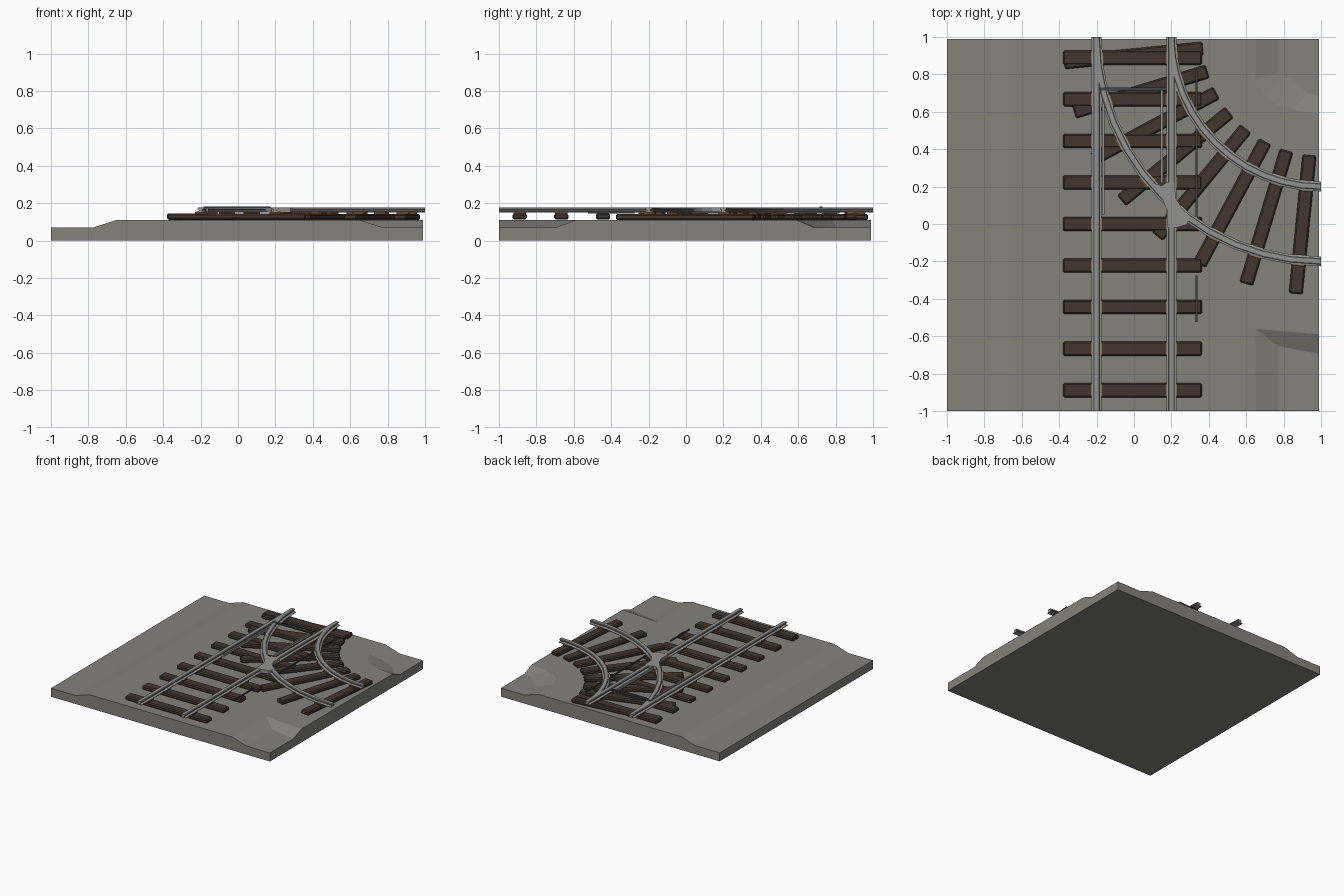
import bpy, bmesh, math
from mathutils import Vector, Matrix

if "Cube" in bpy.data.objects:
    bpy.data.objects.remove(bpy.data.objects["Cube"])


def material(name, rgb):
    m = bpy.data.materials.new(name)
    m.diffuse_color = (*rgb, 1)
    m.use_nodes = True
    m.node_tree.nodes["Principled BSDF"].inputs["Base Color"].default_value = m.diffuse_color
    return m


STONE = material("stone", (0.23, 0.225, 0.195))
WOOD = material("wood", (0.055, 0.037, 0.026))
STEEL = material("steel", (0.29, 0.29, 0.285))
RUST = material("rust", (0.16, 0.055, 0.022))
IRON = material("dark_iron", (0.05, 0.06, 0.075))


def make(name, bm, mat):
    bmesh.ops.recalc_face_normals(bm, faces=bm.faces)
    me = bpy.data.meshes.new(name)
    bm.to_mesh(me)
    bm.free()
    me.materials.append(mat)
    ob = bpy.data.objects.new(name, me)
    bpy.context.collection.objects.link(ob)
    return ob


def box(name, centre, size, mat, angle=0.0, bevel=0.0):
    bm = bmesh.new()
    m = (Matrix.Translation(centre) @ Matrix.Rotation(angle, 4, 'Z')
         @ Matrix.Diagonal((*size, 1)))
    bmesh.ops.create_cube(bm, size=1, matrix=m)
    ob = make(name, bm, mat)
    if bevel:
        mod = ob.modifiers.new("bevel", 'BEVEL')
        mod.width, mod.segments = bevel, 1
    return ob


def loft(name, low, high, z0, z1, mat):
    """Solid between two matching outlines."""
    bm = bmesh.new()
    a = [bm.verts.new((x, y, z0)) for x, y in low]
    b = [bm.verts.new((x, y, z1)) for x, y in high]
    n = len(a)
    bm.faces.new(a)
    bm.faces.new(b)
    for i in range(n):
        j = (i + 1) % n
        bm.faces.new((a[i], a[j], b[j], b[i]))
    return make(name, bm, mat)


# rail cross-section: foot, web, head (half, mirrored)
HALF = [(0.026, 0.149), (0.026, 0.154), (0.009, 0.158), (0.009, 0.164),
        (0.017, 0.167), (0.017, 0.174), (0.013, 0.177)]
PROFILE = HALF + [(-x, z) for x, z in reversed(HALF)]


def rail(name, path, normals):
    bm = bmesh.new()
    rings = [[bm.verts.new((p[0] + n[0] * u, p[1] + n[1] * u, z)) for u, z in PROFILE]
             for p, n in zip(path, normals)]
    k = len(PROFILE)
    for r, s in zip(rings, rings[1:]):
        for i in range(k):
            j = (i + 1) % k
            bm.faces.new((r[i], r[j], s[j], s[i]))
    bm.faces.new(rings[0])
    bm.faces.new(rings[-1])
    return make(name, bm, STEEL)


# ground slab
E = 0.99
box("ground_slab", ((E - 1) / 2, (E - 1) / 2, 0.035), (1 + E, 1 + E, 0.07), STONE)

# raised ballast bed with sloping shoulders and a branch to the right
low = [(-0.78, -1), (0.78, -1), (0.78, -0.66), (E, -0.70), (E, 0.69),
       (0.93, 0.70), (0.88, 0.76), (0.83, 0.79), (0.78, 0.81), (0.78, E), (-0.78, E)]
high = [(-0.65, -1), (0.65, -1), (0.65, -0.56), (E, -0.59), (E, 0.59),
        (0.85, 0.61), (0.76, 0.64), (0.69, 0.70), (0.65, 0.78), (0.65, E), (-0.65, E)]
loft("ballast_bed", low, high, 0.068, 0.11, STONE)

# straight sleepers with rail plates
for i in range(9):
    y = (i - 4) * 2 / 9
    box("straight_sleeper", (-0.008, y, 0.1285), (0.744, 0.076, 0.033), WOOD, bevel=0.008)
    for x in (-0.2, 0.2):
        box("straight_rail_plate", (x, y, 0.147), (0.062, 0.066, 0.012), RUST)

# branch sleepers fanned about the curve centre at (1, 1)
for i in range(8):
    t = math.radians(90 * (i + 0.5) / 8)
    d = Vector((-math.sin(t), -math.cos(t)))
    ang = math.atan2(d.y, d.x)
    c = Vector((1, 1)) + d * 1.007
    box("branch_sleeper", (c.x, c.y, 0.1265), (0.744, 0.074, 0.032), WOOD, ang, 0.008)
    for r in (0.8, 1.2):
        p = Vector((1, 1)) + d * r
        box("branch_rail_plate", (p.x, p.y, 0.146), (0.062, 0.064, 0.012), RUST, ang)

# straight rails
for side, x in (("left", -0.2), ("right", 0.2)):
    rail(side + "_straight_rail", [(x, -1), (x, 1)], [(1, 0), (1, 0)])

# curved rails
for side, r in (("inner", 0.8), ("outer", 1.2)):
    ts = [math.radians(90 * i / 12) for i in range(13)]
    dirs = [(-math.sin(t), -math.cos(t)) for t in ts]
    rail(side + "_curved_rail", [(1 + a * r, 1 + b * r) for a, b in dirs], dirs)

# crossing piece where the rails meet
frog = [(0.115, 0.215), (0.15, 0.205), (0.178, 0.225), (0.218, 0.225), (0.222, 0.14),
        (0.255, 0.085), (0.305, 0.04), (0.28, -0.005), (0.222, -0.02), (0.178, -0.02),
        (0.178, 0.07), (0.15, 0.135)]
loft("crossing_plate", frog, frog, 0.15, 0.1775, STEEL)

# switch blades, stretcher bar and pull rod
box("left_switch_blade", (-0.165, 0.385, 0.163), (0.012, 0.67, 0.02), STEEL)
box("right_switch_blade", (0.148, 0.47, 0.163), (0.012, 0.50, 0.02), STEEL)
box("stretcher_bar", (-0.005, 0.722, 0.176), (0.36, 0.016, 0.01), IRON)
box("pull_rod_rear", (0.335, 0.40, 0.149), (0.01, 0.84, 0.01), IRON)
box("pull_rod_front", (0.335, -0.40, 0.149), (0.01, 0.25, 0.01), IRON)
